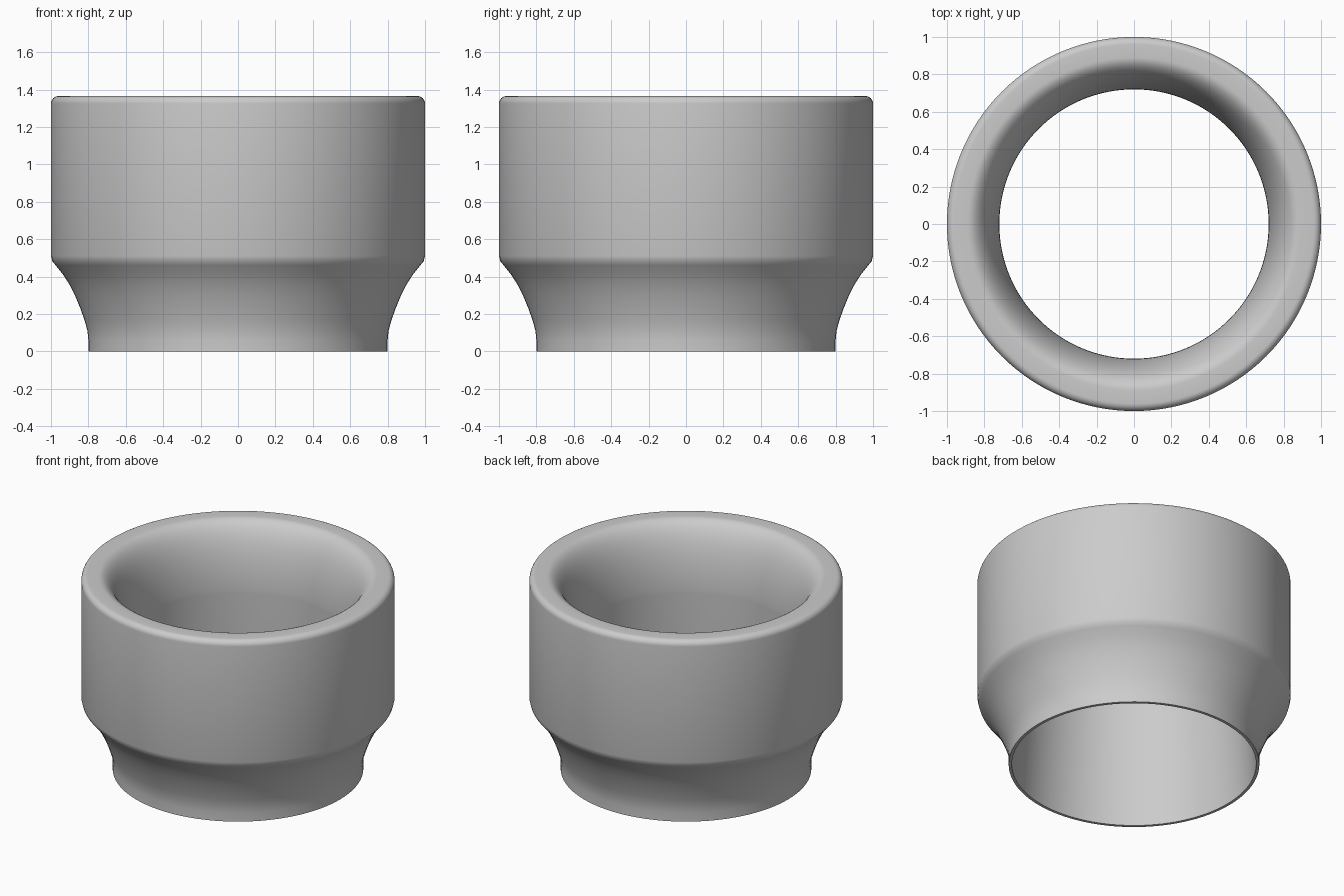
import bpy
import bmesh
import math

SEGMENTS = 128

cube = bpy.data.objects.get("Cube")
if cube:
    bpy.data.objects.remove(cube, do_unlink=True)


def make_material(name, color):
    mat = bpy.data.materials.new(name)
    mat.use_nodes = True
    mat.diffuse_color = color
    mat.node_tree.nodes["Principled BSDF"].inputs["Base Color"].default_value = color
    return mat


def arc(cr, cz, a, b, start, end, steps):
    """Elliptical arc in the (radius, height) plane, angles in degrees."""
    points = []
    for i in range(steps + 1):
        t = math.radians(start + (end - start) * i / steps)
        points.append((cr + a * math.cos(t), cz + b * math.sin(t)))
    return points


def lathe(name, profile, mat):
    """Spin a closed (radius, height) profile around the z axis."""
    bm = bmesh.new()
    rings = []
    for i in range(SEGMENTS):
        t = math.tau * i / SEGMENTS
        rings.append([bm.verts.new((r * math.cos(t), r * math.sin(t), z)) for r, z in profile])
    count = len(profile)
    for i, ring in enumerate(rings):
        following = rings[(i + 1) % SEGMENTS]
        for j in range(count):
            k = (j + 1) % count
            bm.faces.new((ring[j], following[j], following[k], ring[k]))
    bmesh.ops.recalc_face_normals(bm, faces=bm.faces)
    mesh = bpy.data.meshes.new(name)
    bm.to_mesh(mesh)
    bm.free()
    mesh.materials.append(mat)
    obj = bpy.data.objects.new(name, mesh)
    bpy.context.collection.objects.link(obj)
    bpy.ops.object.select_all(action='DESELECT')
    obj.select_set(True)
    bpy.context.view_layer.objects.active = obj
    bpy.ops.object.shade_smooth_by_angle(angle=math.radians(35))
    return obj


grey = make_material("light grey", (0.6, 0.6, 0.6, 1))

# Concave foot flaring out to the body
profile = [(0.8, 0), (0.8, 0.06), (0.805, 0.11), (0.82, 0.165), (0.843, 0.23),
           (0.87, 0.295), (0.9, 0.355), (0.935, 0.41), (0.975, 0.46), (0.993, 0.482), (1, 0.51)]
# Straight body wall and rounded outer lip
profile += arc(0.96, 1.325, 0.04, 0.04, 0, 90, 8)
# Rim rolling down into the throat
profile += arc(0.89, 0.9, 0.17, 0.465, 90, 180, 24)
# Tapered bore with a thin lower edge
profile += [(0.78, 0)]

lathe("flared_cup", profile, grey)
